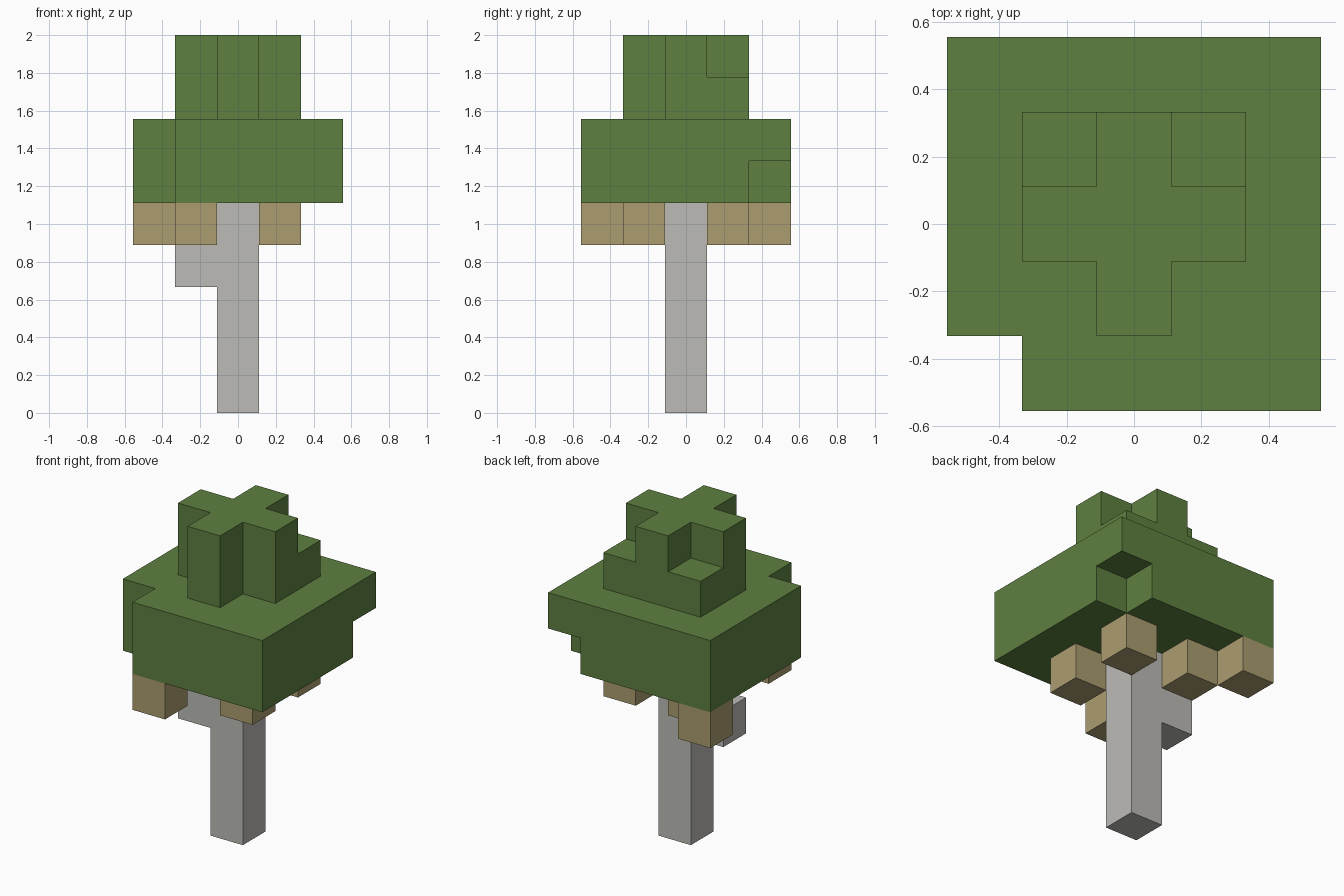
import bpy
import bmesh
from mathutils import Vector
from itertools import product

UNIT = 2 / 9  # edge length of one block

cube = bpy.data.objects.get("Cube")
if cube:
    bpy.data.objects.remove(cube, do_unlink=True)


def material(name, rgb):
    mat = bpy.data.materials.new(name)
    mat.use_nodes = True
    color = (*rgb, 1)
    mat.diffuse_color = color
    mat.node_tree.nodes["Principled BSDF"].inputs["Base Color"].default_value = color
    return mat


def block(x, y, z):
    """Set of grid cells spanned by three inclusive ranges."""
    return set(product(*(range(a, b + 1) for a, b in (x, y, z))))


def build(name, cells, filled, mat):
    """Skin the cells, leaving out faces buried against other blocks."""
    bm = bmesh.new()
    for cell in sorted(cells):
        center = Vector(cell) + Vector((0, 0, 0.5))
        for axis, sign in product(range(3), (-1, 1)):
            normal = Vector((0, 0, 0))
            normal[axis] = sign
            if tuple(c + int(n) for c, n in zip(cell, normal)) in filled:
                continue
            u = Vector((0, 0, 0))
            u[(axis + 1) % 3] = 0.5
            v = normal.cross(u)
            mid = center + normal / 2
            corners = (mid - u - v, mid + u - v, mid + u + v, mid - u + v)
            bm.faces.new([bm.verts.new(p * UNIT) for p in corners])
    bmesh.ops.remove_doubles(bm, verts=bm.verts, dist=0.001)
    mesh = bpy.data.meshes.new(name)
    bm.to_mesh(mesh)
    bm.free()
    mesh.materials.append(mat)
    bpy.context.collection.objects.link(bpy.data.objects.new(name, mesh))


green = material("leaf green", (0.112, 0.216, 0.051))
tan = material("dry tan", (0.407, 0.337, 0.162))
grey = material("bark grey", (0.503, 0.497, 0.474))

# Trunk with one stub branch
trunk = block((0, 0), (0, 0), (0, 4))
branch = {(-1, 0, 3)}

# Wide canopy with a missing corner and a hollow under another
lower_canopy = block((-2, 2), (-2, 2), (5, 6))
lower_canopy -= block((-2, -2), (-2, -2), (5, 6)) | {(2, 2, 5)}

# Crown: front corners missing, back corners one block lower
crown = block((-1, 1), (-1, 1), (7, 8))
for side in (-1, 1):
    crown -= block((side, side), (-1, -1), (7, 8)) | {(side, 1, 8)}

# Blocks hanging below the canopy
hanging = {(x, y, 4) for x, y in ((-1, -2), (1, -1), (1, 1), (-1, 1), (-2, 2))}

parts = [
    ("trunk", trunk, grey),
    ("branch", branch, grey),
    ("lower_canopy", lower_canopy, green),
    ("crown", crown, green),
    ("hanging_blocks", hanging, tan),
]
filled = set().union(*(cells for _, cells, _ in parts))
for name, cells, mat in parts:
    build(name, cells, filled, mat)
